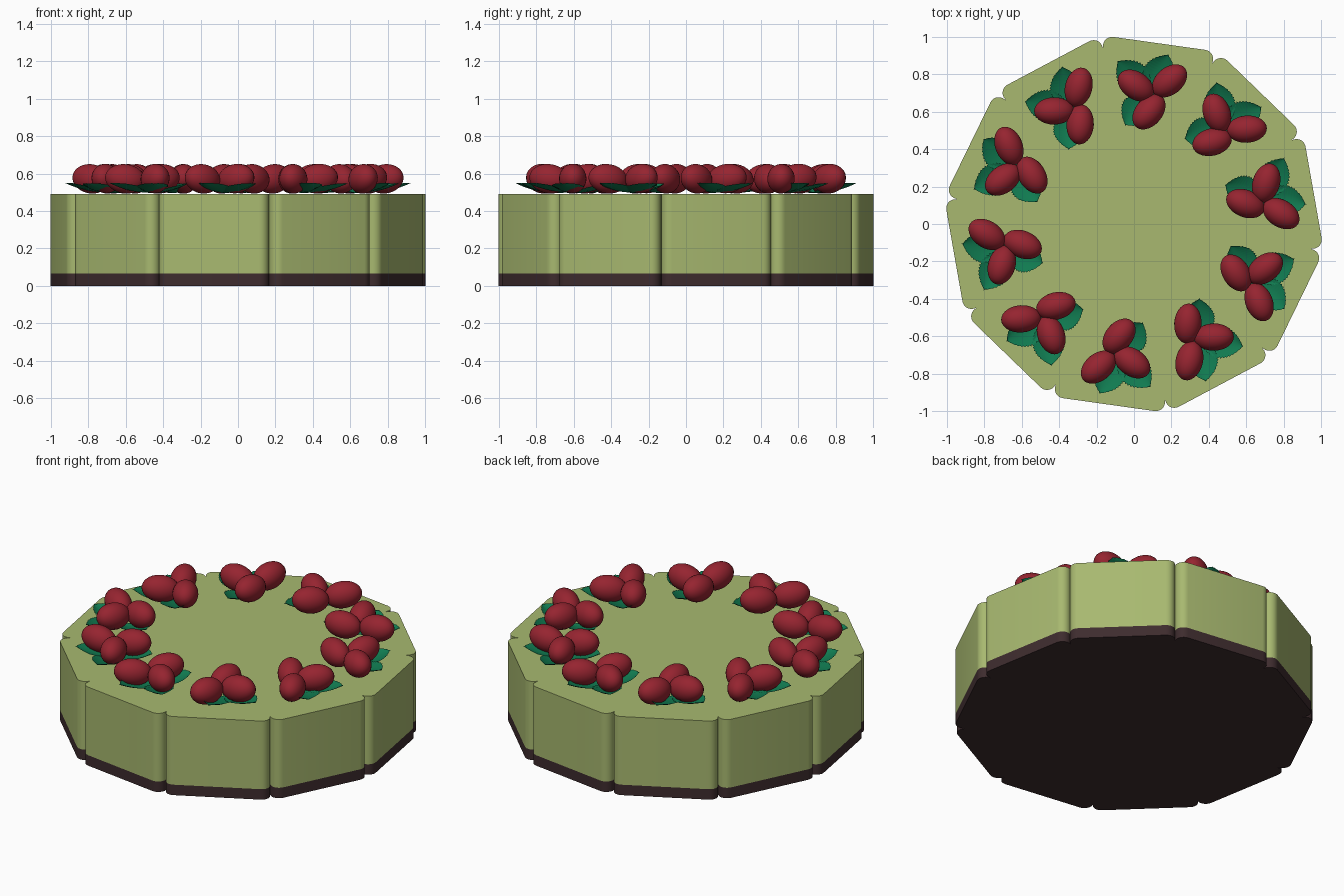
import bpy, bmesh, math
from mathutils import Matrix, Vector

if "Cube" in bpy.data.objects:
    bpy.data.objects.remove(bpy.data.objects["Cube"])

def mat(name, rgb):
    m = bpy.data.materials.new(name)
    m.diffuse_color = (*[(c / 255 / 12.92 if c < 11 else ((c / 255 + 0.055) / 1.055) ** 2.4) for c in rgb], 1)
    m.use_nodes = True
    m.node_tree.nodes["Principled BSDF"].inputs["Base Color"].default_value = m.diffuse_color
    return m

GREEN = mat("pistachio_green", (168, 185, 112))
BROWN = mat("dark_chocolate", (62, 44, 46))
RED = mat("berry_red", (150, 36, 48))
LEAF = mat("leaf_green", (16, 122, 80))

def finish(bm, name, material, smooth_angle):
    me = bpy.data.meshes.new(name)
    bm.to_mesh(me)
    bm.free()
    me.materials.append(material)
    me.shade_smooth()
    me.set_sharp_from_angle(angle=math.radians(smooth_angle))
    return me

def add(name, me, matrix=Matrix()):
    ob = bpy.data.objects.new(name, me)
    ob.matrix_world = matrix
    bpy.context.collection.objects.link(ob)

# Scalloped outline: ten flat lobes with rounded ends meeting in notches
def outline():
    half = [(0.248 + 0.049 * math.sin(a), 0.926 + 0.049 * math.cos(a))
            for a in [math.radians(d) for d in range(0, 106, 15)]]
    half.append((0.908 * math.tan(math.radians(18)), 0.908))
    lobe = [(-t, n) for t, n in half[:-1]][::-1] + half   # clockwise
    pts = []
    for k in range(10):
        rot = Matrix.Rotation(math.radians(-8 - 36 * k), 2)
        pts += [rot @ Vector(p) for p in lobe]
    return pts[::-1]

def slab(name, z0, z1, material):
    bm = bmesh.new()
    face = bm.faces.new([bm.verts.new((p.x, p.y, z0)) for p in outline()])
    ext = bmesh.ops.extrude_face_region(bm, geom=[face], use_keep_orig=True)
    bmesh.ops.translate(bm, vec=(0, 0, z1 - z0),
                        verts=[v for v in ext["geom"] if isinstance(v, bmesh.types.BMVert)])
    bmesh.ops.recalc_face_normals(bm, faces=bm.faces)
    add(name, finish(bm, name, material, 35))

slab("chocolate_base", 0, 0.065, BROWN)
slab("cake_body", 0.065, 0.49, GREEN)

# Berry mesh: long ellipsoid along x
bm = bmesh.new()
bmesh.ops.create_uvsphere(bm, u_segments=28, v_segments=18, radius=1,
                          matrix=Matrix.Diagonal((0.108, 0.073, 0.078, 1)))
berry = finish(bm, "berry", RED, 60)

# Leaf mesh: toothed blade along x, curling up at tip and sides
bm = bmesh.new()
rows = []
N = 32
for i in range(N + 1):
    t = i / N
    w = 0.082 * max(math.sin(math.pi * t ** 1.1), 0) ** 0.75 + 0.002
    w *= 1.05 if i % 2 else 0.95
    rows.append([bm.verts.new((0.25 * t - 0.01 * abs(s), s * w,
                               0.003 + 0.05 * t ** 2.2 + 0.022 * s * s * (w / 0.08)))
                 for s in (-1, -0.5, 0, 0.5, 1)])
for a, b in zip(rows, rows[1:]):
    for j in range(4):
        bm.faces.new((a[j], b[j], b[j + 1], a[j + 1]))
leaf = finish(bm, "leaf", LEAF, 60)

# One cluster (x, y, z, heading, tilt), repeated every 36 degrees
BERRIES = [(0.01, 0.74, 0.573, -35, 8), (0.19, 0.765, 0.572, 40, -8), (0.08, 0.60, 0.572, 50, 8)]
LEAVES = [(-0.05, 0.525), (-0.09, 0.875), (0.185, 0.91)]
CENTRE = Vector((0.08, 0.695))
for k in range(10):
    turn = Matrix.Rotation(math.radians(-36 * k), 4, 'Z')
    for i, (x, y, z, head, tilt) in enumerate(BERRIES):
        add(f"berry_{k}_{i}", berry, turn @ Matrix.Translation((x, y, z))
            @ Matrix.Rotation(math.radians(head), 4, 'Z')
            @ Matrix.Rotation(math.radians(tilt), 4, 'Y'))
    for i, tip in enumerate(LEAVES):
        d = Vector(tip) - CENTRE
        add(f"leaf_{k}_{i}", leaf, turn @ Matrix.Translation((CENTRE.x, CENTRE.y, 0.492 + 0.002 * i))
            @ Matrix.Rotation(math.atan2(d.y, d.x), 4, 'Z')
            @ Matrix.Diagonal((d.length / 0.25, 1, 1, 1)))
